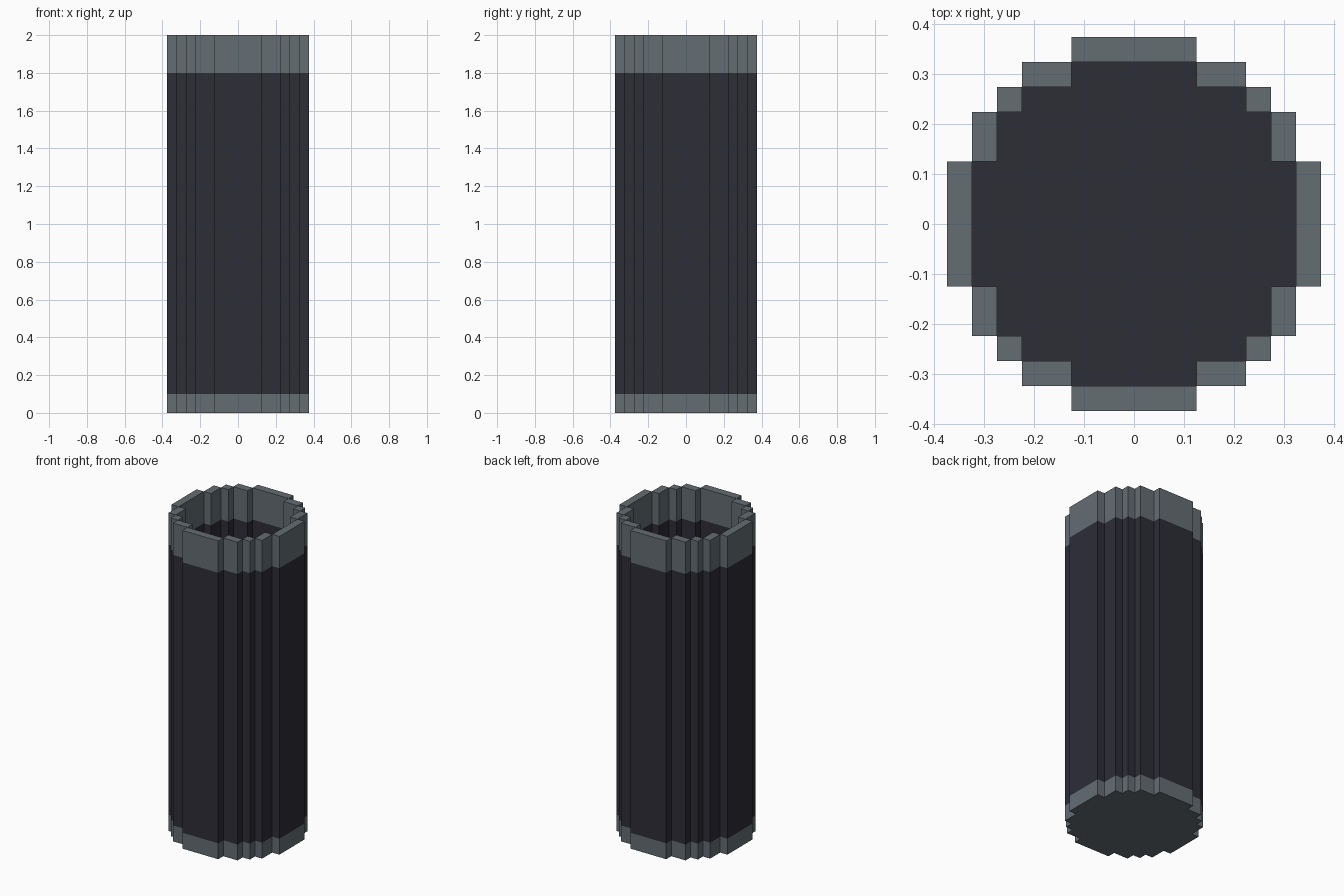
import bpy, bmesh

if "Cube" in bpy.data.objects:
    bpy.data.objects.remove(bpy.data.objects["Cube"])

def material(name, rgb):
    m = bpy.data.materials.new(name)
    m.diffuse_color = (*rgb, 1)
    m.use_nodes = True
    m.node_tree.nodes["Principled BSDF"].inputs["Base Color"].default_value = m.diffuse_color
    return m

grey = material("slate grey", (0.127, 0.153, 0.171))
dark = material("charcoal", (0.026, 0.026, 0.037))

# Stepped round outlines: (x, y) outer corners of the first quadrant
OUTER = [(.375, .125), (.325, .225), (.275, .275), (.225, .325), (.125, .375)]
INNER = [(.325, .125), (.275, .225), (.225, .275), (.125, .325)]
# Wall blocks of one quarter: x0, x1, y0, y1
BLOCKS = [(.325, .375, -.125, .125), (.275, .325, .125, .225),
          (.225, .275, .225, .275), (.125, .225, .275, .325)]

def turn(p, k):
    x, y = p
    for _ in range(k):
        x, y = -y, x
    return x, y

def outline(corners):
    quarter = [corners[0]]
    for a, b in zip(corners, corners[1:]):
        quarter += [(b[0], a[1]), b]
    return [turn(p, k) for k in range(4) for p in quarter]

def face(bm, pts):
    return bm.faces.new([bm.verts.new(p) for p in pts])

def prism(bm, pts, z0, z1, bottom=True, top=True):
    n = len(pts)
    lo = [bm.verts.new((x, y, z0)) for x, y in pts]
    hi = [bm.verts.new((x, y, z1)) for x, y in pts]
    for i in range(n):
        j = (i + 1) % n
        bm.faces.new((lo[i], lo[j], hi[j], hi[i]))
    if bottom:
        bm.faces.new(lo[::-1])
    if top:
        bm.faces.new(hi)

def ring(bm, z0, z1, top):
    for x0, x1, y0, y1 in BLOCKS:
        for k in range(4):
            pts = [turn(p, k) for p in ((x0, y0), (x1, y0), (x1, y1), (x0, y1))]
            prism(bm, pts, z0, z1, bottom=False, top=top)

def finish(bm, name, mat):
    me = bpy.data.meshes.new(name)
    bm.to_mesh(me)
    bm.free()
    me.materials.append(mat)
    bpy.context.collection.objects.link(bpy.data.objects.new(name, me))

# Solid base
bm = bmesh.new()
prism(bm, outline(OUTER), 0, 0.1)
finish(bm, "base", grey)

# Hollow body with its inside floor
bm = bmesh.new()
ring(bm, 0.1, 1.8, top=False)
face(bm, [(x, y, 0.15) for x, y in outline(INNER)])
finish(bm, "body", dark)

# Open rim
bm = bmesh.new()
ring(bm, 1.8, 2.0, top=True)
finish(bm, "rim", grey)
